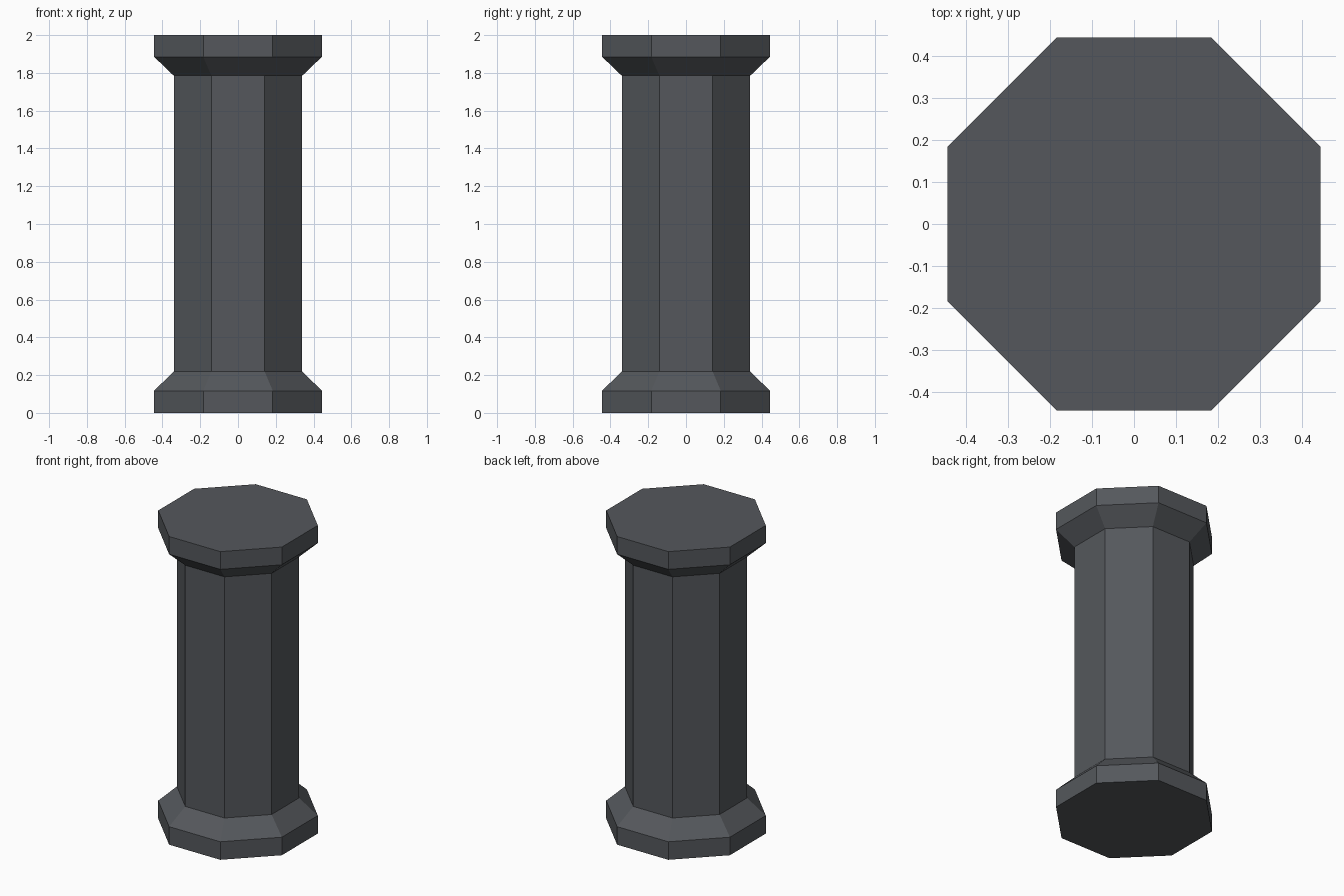
import bpy, bmesh, math

if "Cube" in bpy.data.objects:
    bpy.data.objects.remove(bpy.data.objects["Cube"])

SIDES = 8
TO_CORNER = 1 / math.cos(math.pi / SIDES)  # flat-to-centre distance -> corner radius

# one dark stone colour
stone = bpy.data.materials.new("dark grey stone")
stone.diffuse_color = (0.09, 0.097, 0.107, 1)
stone.use_nodes = True
stone.node_tree.nodes["Principled BSDF"].inputs["Base Color"].default_value = stone.diffuse_color

# octagonal column outline: (half width across flats, height)
WIDE, SLIM = 0.444, 0.34
profile = [(WIDE, 0), (WIDE, 0.117), (SLIM, 0.22),
           (SLIM, 1.785), (WIDE, 1.885), (WIDE, 2.0)]

# stack the rings and bridge them
bm = bmesh.new()
rings = []
for half, z in profile:
    r = half * TO_CORNER
    rings.append([bm.verts.new((r * math.cos((i + 0.5) * math.tau / SIDES),
                                r * math.sin((i + 0.5) * math.tau / SIDES), z))
                  for i in range(SIDES)])
for low, high in zip(rings, rings[1:]):
    for i in range(SIDES):
        j = (i + 1) % SIDES
        bm.faces.new((low[i], low[j], high[j], high[i]))

# flat bottom and top
bm.faces.new(rings[0][::-1])
bm.faces.new(rings[-1])

mesh = bpy.data.meshes.new("octagonal_column")
bm.to_mesh(mesh)
bm.free()
mesh.materials.append(stone)
bpy.context.collection.objects.link(bpy.data.objects.new("octagonal_column", mesh))
